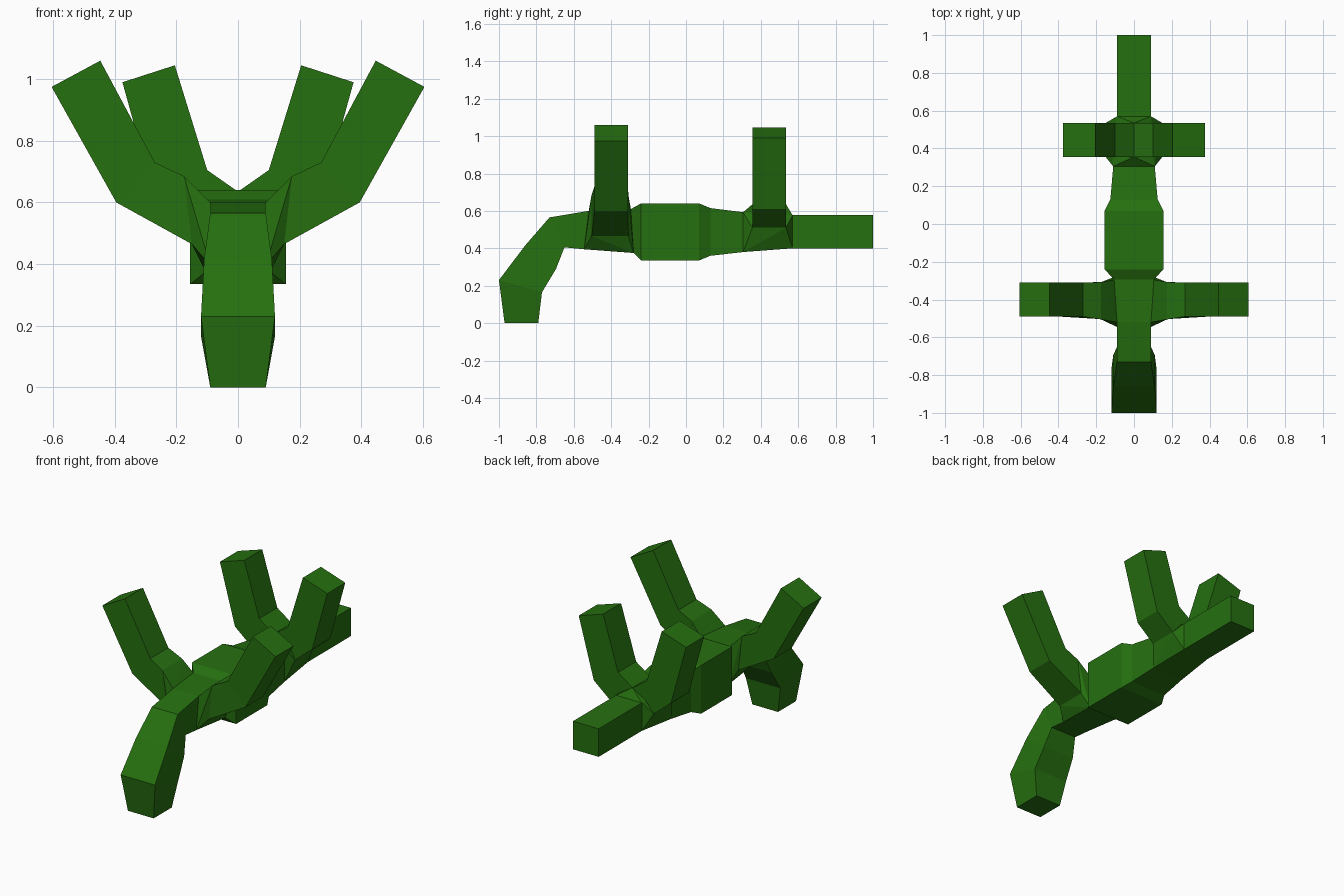
import bpy, bmesh

if "Cube" in bpy.data.objects:
    bpy.data.objects.remove(bpy.data.objects["Cube"])

green = bpy.data.materials.new("leaf green")
green.diffuse_color = (0.019, 0.16, 0.005, 1)
green.use_nodes = True
green.node_tree.nodes["Principled BSDF"].inputs["Base Color"].default_value = green.diffuse_color


def finish(name, bm):
    bmesh.ops.recalc_face_normals(bm, faces=bm.faces)
    mesh = bpy.data.meshes.new(name)
    bm.to_mesh(mesh)
    bm.free()
    mesh.materials.append(green)
    obj = bpy.data.objects.new(name, mesh)
    bpy.context.collection.objects.link(obj)
    return obj


def loft(name, rings, cap_start=True, cap_end=True):
    """Skin a row of four-cornered rings."""
    bm = bmesh.new()
    loops = [[bm.verts.new(p) for p in ring] for ring in rings]
    for a, b in zip(loops, loops[1:]):
        for i in range(4):
            j = (i + 1) % 4
            bm.faces.new((a[i], a[j], b[j], b[i]))
    if cap_start:
        bm.faces.new(loops[0])
    if cap_end:
        bm.faces.new(loops[-1])
    return finish(name, bm)


def hull(name, points):
    bm = bmesh.new()
    for p in points:
        bm.verts.new(p)
    res = bmesh.ops.convex_hull(bm, input=bm.verts)
    loose = [v for v in bm.verts if not v.link_faces]
    bmesh.ops.delete(bm, geom=loose, context='VERTS')
    bmesh.ops.dissolve_limit(bm, angle_limit=0.01, verts=bm.verts, edges=bm.edges)
    return finish(name, bm)


def body_ring(y_top, z_top, y_bot, z_bot, w):
    return [(-w, y_top, z_top), (w, y_top, z_top), (w, y_bot, z_bot), (-w, y_bot, z_bot)]


def limb_ring(s, inner, outer, y0, y1):
    return [(s * inner[0], y0, inner[1]), (s * inner[0], y1, inner[1]),
            (s * outer[0], y1, outer[1]), (s * outer[0], y0, outer[1])]


# Head, neck and trunk: top y, top z, bottom y, bottom z, half width
trunk = [body_ring(*r) for r in [
    (-0.97, 0.00, -0.79, 0.00, 0.09),
    (-1.00, 0.23, -0.77, 0.165, 0.12),
    (-0.86, 0.415, -0.695, 0.29, 0.11),
    (-0.73, 0.565, -0.65, 0.405, 0.09),
    (-0.52, 0.60, -0.545, 0.395, 0.09),
    (-0.295, 0.61, -0.28, 0.375, 0.105),
    (-0.24, 0.64, -0.24, 0.335, 0.155),
    (0.07, 0.64, 0.07, 0.335, 0.155),
    (0.13, 0.615, 0.13, 0.36, 0.125),
    (0.305, 0.593, 0.305, 0.38, 0.11)]]
loft("head_and_trunk", trunk, cap_end=False)

# Tail
tail = [body_ring(0.57, 0.577, 0.57, 0.40, 0.09),
        body_ring(1.0, 0.577, 1.0, 0.40, 0.09)]
loft("tail", tail, cap_start=False)

# Rear joint and limbs
roots = [limb_ring(s, (0, 0.635), (0.15, 0.51), 0.355, 0.535) for s in (-1, 1)]
hull("rear_joint", trunk[-1] + tail[0] + roots[0] + roots[1][2:])
for s, side in ((-1, "left"), (1, "right")):
    loft("rear_limb_" + side, [
        limb_ring(s, (0, 0.635), (0.15, 0.51), 0.355, 0.535),
        limb_ring(s, (0.10, 0.705), (0.27, 0.61), 0.355, 0.535),
        limb_ring(s, (0.205, 1.045), (0.375, 0.99), 0.355, 0.535)], cap_start=False)

    # Front joint and limbs
    root = limb_ring(s, (0.175, 0.685), (0.15, 0.465), -0.505, -0.308)
    flank = [p for ring in trunk[4:6] for p in ring if p[0] * s > 0]
    hull("front_joint_" + side, root + flank)
    loft("front_limb_" + side, [
        root,
        limb_ring(s, (0.27, 0.73), (0.395, 0.60), -0.49, -0.31),
        limb_ring(s, (0.447, 1.06), (0.605, 0.975), -0.49, -0.31)], cap_start=False)
